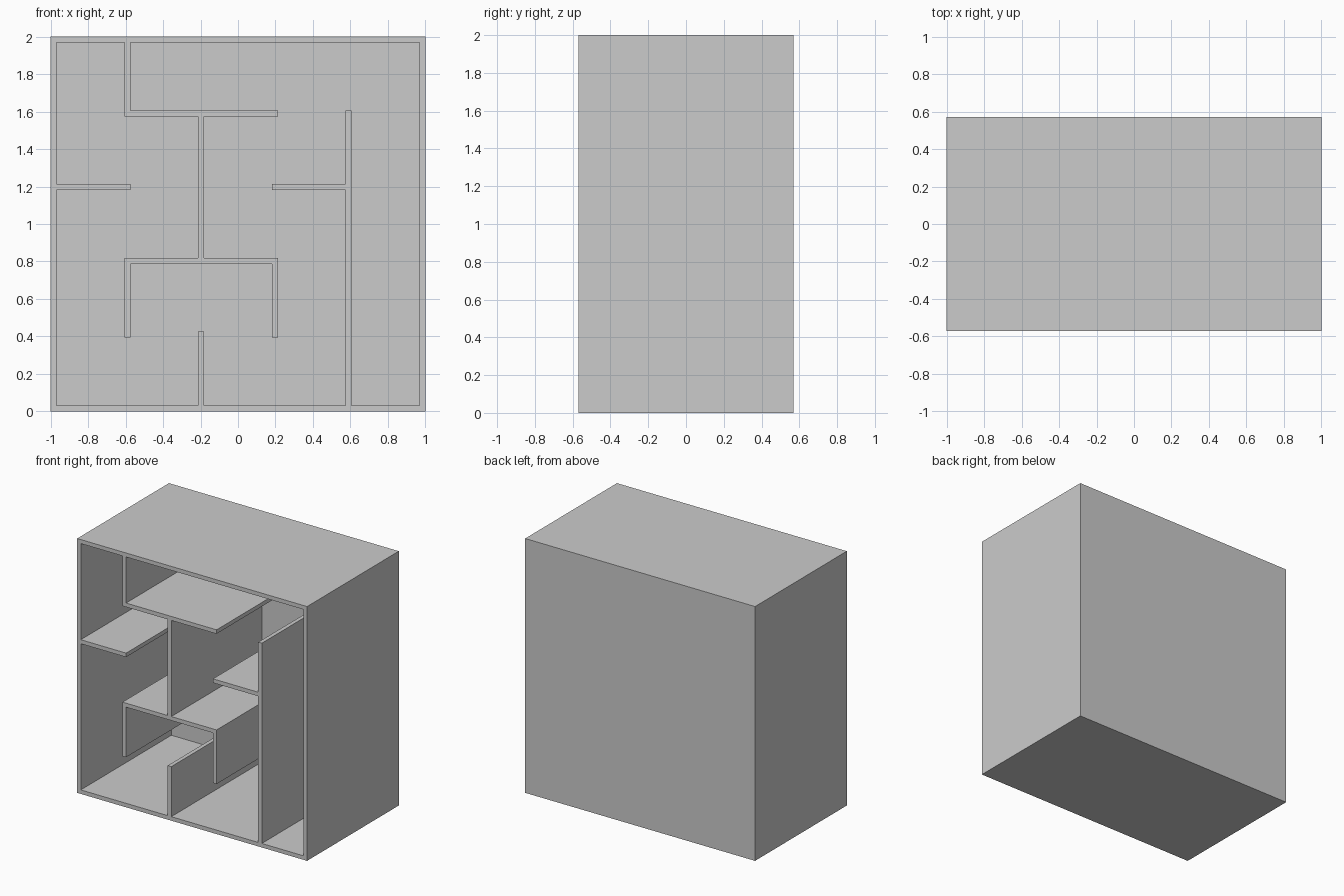
import bpy, bmesh

if "Cube" in bpy.data.objects:
    bpy.data.objects.remove(bpy.data.objects["Cube"])

T = 0.0315                 # board thickness
PITCH = (2 - T) / 5        # spacing of the board centre lines
FRONT, BACK, PANEL = -0.57, 0.57, 0.015

# Boards as (x0, z0, x1, z1) between nodes of a 5 x 5 grid
frame = [(0, 0, 5, 0), (0, 5, 5, 5), (0, 0, 0, 5), (5, 0, 5, 5)]
uprights = [(1, 4, 1, 5), (1, 1, 1, 2), (2, 2, 2, 4), (2, 0, 2, 1),
            (3, 1, 3, 2), (4, 0, 4, 4)]
shelves = [(1, 4, 3, 4), (0, 3, 1, 3), (3, 3, 4, 3), (1, 2, 3, 2)]


def finish(name, bm):
    bmesh.ops.recalc_face_normals(bm, faces=bm.faces)
    mesh = bpy.data.meshes.new(name)
    bm.to_mesh(mesh)
    bm.free()
    ob = bpy.data.objects.new(name, mesh)
    bpy.context.collection.objects.link(ob)
    return ob


def line(i):
    """Grid line position: even = near side of a board, odd = far side."""
    return (i // 2) * PITCH + (i % 2) * T


def extrude_cells(name, cells, y0, y1):
    bm = bmesh.new()
    verts = {}

    def vert(i, k):
        if (i, k) not in verts:
            verts[i, k] = bm.verts.new((line(i) - 1, y0, line(k)))
        return verts[i, k]

    for i, k in sorted(cells):
        bm.faces.new([vert(i, k), vert(i + 1, k), vert(i + 1, k + 1), vert(i, k + 1)])
    ext = bmesh.ops.extrude_face_region(bm, geom=bm.faces[:], use_keep_orig=True)
    moved = [g for g in ext["geom"] if isinstance(g, bmesh.types.BMVert)]
    bmesh.ops.translate(bm, verts=moved, vec=(0, y1 - y0, 0))
    return finish(name, bm)


# Outer frame, uprights and shelves joined into one clean lattice
cells = {(i, k) for x0, z0, x1, z1 in frame + uprights + shelves
         for i in range(2 * x0, 2 * x1 + 1) for k in range(2 * z0, 2 * z1 + 1)}
extrude_cells("shelf_boards", cells, FRONT, BACK - PANEL)

# Thin back panel
bm = bmesh.new()
bmesh.ops.create_cube(bm, size=1)
bmesh.ops.scale(bm, verts=bm.verts, vec=(2, PANEL, 2))
bmesh.ops.translate(bm, verts=bm.verts, vec=(0, BACK - PANEL / 2, 1))
finish("back_panel", bm)
